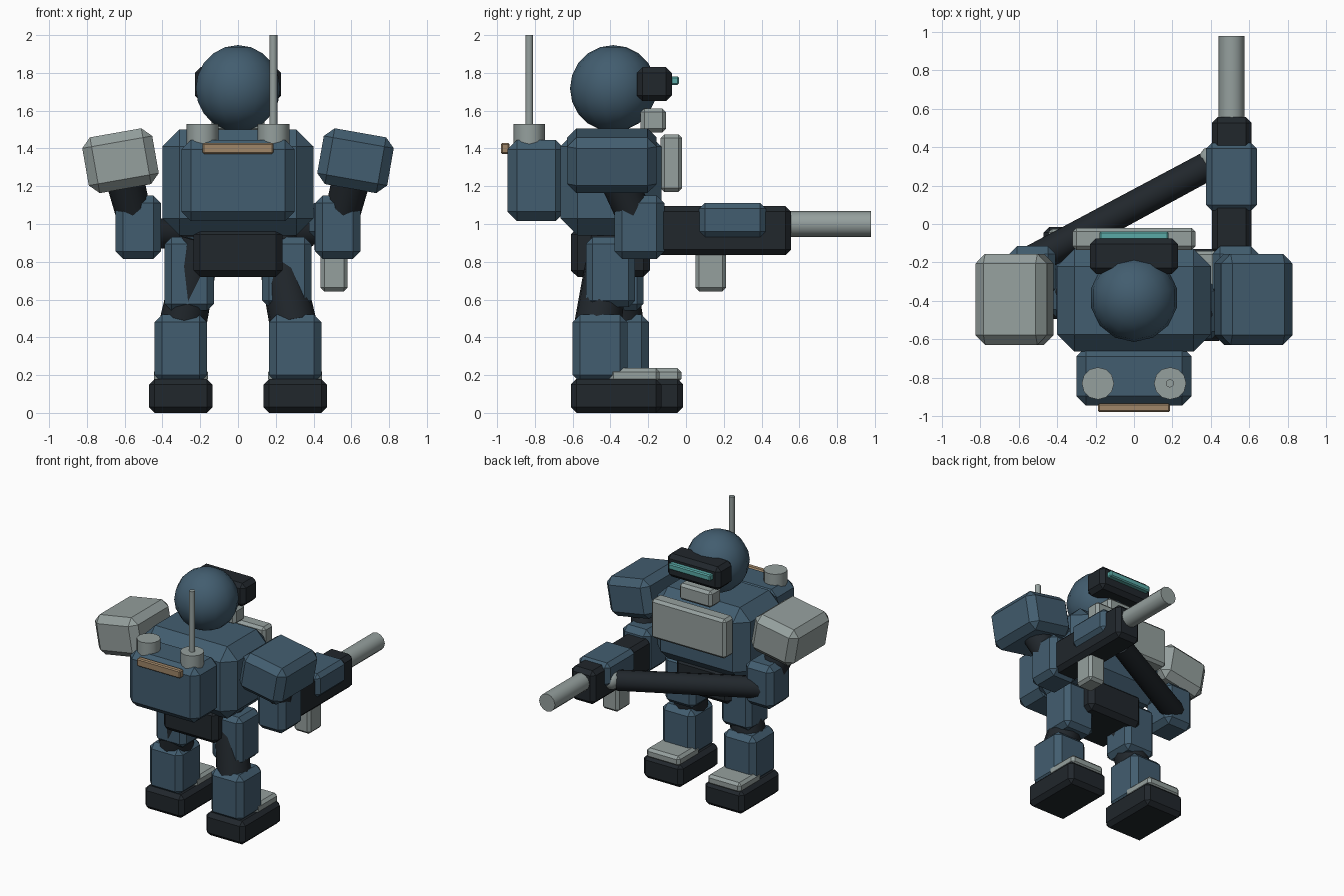
import bpy
from math import radians
from mathutils import Vector

if "Cube" in bpy.data.objects:
    bpy.data.objects.remove(bpy.data.objects["Cube"])


def material(name, rgb):
    m = bpy.data.materials.new(name)
    m.diffuse_color = (*rgb, 1)
    m.use_nodes = True
    m.node_tree.nodes["Principled BSDF"].inputs["Base Color"].default_value = m.diffuse_color
    return m


BLUE = material("blue_armour", (0.055, 0.11, 0.16))
DARK = material("dark_frame", (0.015, 0.02, 0.025))
GREY = material("pale_grey", (0.30, 0.35, 0.34))
TEAL = material("teal_lens", (0.10, 0.40, 0.38))
TAN = material("tan_trim", (0.35, 0.24, 0.14))


def box(name, x, y, z, mat, bevel=0.03, tilt=0):
    """Chamfered box from (min, max) ranges, tilted about y."""
    bpy.ops.mesh.primitive_cube_add(size=1)
    o = bpy.context.object
    o.name = name
    size = [r[1] - r[0] for r in (x, y, z)]
    for v in o.data.vertices:
        v.co = Vector([c * s for c, s in zip(v.co, size)])
    o.location = [(r[0] + r[1]) / 2 for r in (x, y, z)]
    o.rotation_euler = (0, radians(tilt), 0)
    mod = o.modifiers.new("chamfer", 'BEVEL')
    mod.width, mod.segments = bevel, 1
    o.data.materials.append(mat)
    return o


def rod(name, a, b, r1, mat, r2=None, sides=12):
    """Straight or tapered cylinder between two points."""
    a, b = Vector(a), Vector(b)
    bpy.ops.mesh.primitive_cone_add(vertices=sides, radius1=r1, radius2=r1 if r2 is None else r2,
                                    depth=(b - a).length, location=(a + b) / 2)
    o = bpy.context.object
    o.name = name
    o.rotation_euler = (b - a).to_track_quat('Z', 'Y').to_euler()
    o.data.materials.append(mat)
    bpy.ops.object.shade_smooth_by_angle(angle=radians(40))
    return o


def ball(name, loc, r, mat, seg=14, rings=10):
    bpy.ops.mesh.primitive_uv_sphere_add(segments=seg, ring_count=rings, radius=r, location=loc)
    o = bpy.context.object
    o.name = name
    o.data.materials.append(mat)
    bpy.ops.object.shade_smooth()
    return o


def around(c, half):
    return (c - half, c + half)


# Torso, pelvis and chest
box("torso", (-0.40, 0.40), (-0.665, -0.13), (0.94, 1.50), BLUE, 0.09)
box("pelvis", (-0.235, 0.235), (-0.61, -0.19), (0.72, 0.98), DARK, 0.035)
box("chest_plate", (-0.32, 0.32), (-0.135, -0.02), (1.17, 1.475), GREY, 0.02)

# Head, visor and chin
ball("head", (0, -0.385, 1.718), 0.229, BLUE)
box("visor", (-0.228, 0.228), (-0.26, -0.075), (1.65, 1.83), DARK, 0.03)
box("visor_lens", (-0.18, 0.18), (-0.09, -0.038), (1.735, 1.782), TEAL, 0.008)
box("chin_guard", (-0.14, 0.14), (-0.24, -0.105), (1.485, 1.612), GREY, 0.02)

# Backpack with canisters, trim and antenna
box("backpack", (-0.30, 0.30), (-0.945, -0.64), (1.015, 1.445), BLUE, 0.05)
box("backpack_trim", (-0.187, 0.187), (-0.98, -0.935), (1.37, 1.43), TAN, 0.008)
rod("antenna", (0.187, -0.83, 1.45), (0.187, -0.83, 2.0), 0.021, GREY)

for side, tag in ((-1, "left"), (1, "right")):
    rod(tag + "_canister", (side * 0.188, -0.83, 1.38), (side * 0.188, -0.83, 1.53), 0.084, GREY)

    # Legs: the left one steps forward
    step = 0.115 if side < 0 else 0
    leg = side * 0.303
    box(tag + "_foot", around(leg, 0.168), (-0.61 + step, -0.13 + step), (0, 0.18), DARK, 0.03)
    box(tag + "_toe_cap", around(leg, 0.143), (-0.405 + step, -0.14 + step), (0.16, 0.237), GREY, 0.02)
    box(tag + "_shin", around(leg, 0.14), (-0.60 + step, -0.31 + step), (0.16, 0.52), BLUE, 0.04)
    rod(tag + "_thigh_frame", (side * 0.2, -0.40, 0.92), (side * 0.29, -0.465 + step, 0.48),
        0.11, DARK, 0.125)
    box(tag + "_thigh", around(side * 0.258, 0.13), (-0.53 + step * 0.4, -0.27 + step * 0.4),
        (0.56 - step * 0.15, 0.93), BLUE, 0.035)

    # Arms
    box(tag + "_shoulder_pad", around(side * 0.622, 0.188), around(-0.392, 0.237),
        (1.185, 1.485), BLUE if side > 0 else GREY, 0.05, tilt=side * 10)
    rod(tag + "_upper_arm", (side * 0.62, -0.39, 1.32), (side * 0.53, -0.24, 0.96), 0.105, DARK, 0.09)
    box(tag + "_forearm", around(side * 0.528, 0.12), (-0.378, -0.115), (0.815, 1.15), BLUE, 0.04)

# Left arm reaching across to the gun
rod("reaching_arm", (-0.53, -0.19, 0.95), (0.38, 0.30, 0.95), 0.08, DARK, 0.075)
ball("supporting_hand", (0.405, 0.335, 0.96), 0.07, GREY, 10, 6)

# Gun held along the right arm
box("gun_body", (0.405, 0.612), (-0.16, 0.557), (0.835, 1.095), DARK, 0.03)
box("gun_cover", (0.375, 0.64), (0.07, 0.423), (0.93, 1.112), BLUE, 0.03)
box("gun_magazine", (0.437, 0.58), (0.05, 0.213), (0.643, 0.87), GREY, 0.02)
rod("gun_barrel", (0.508, 0.5, 1.0), (0.508, 0.98, 1.0), 0.068, GREY)
